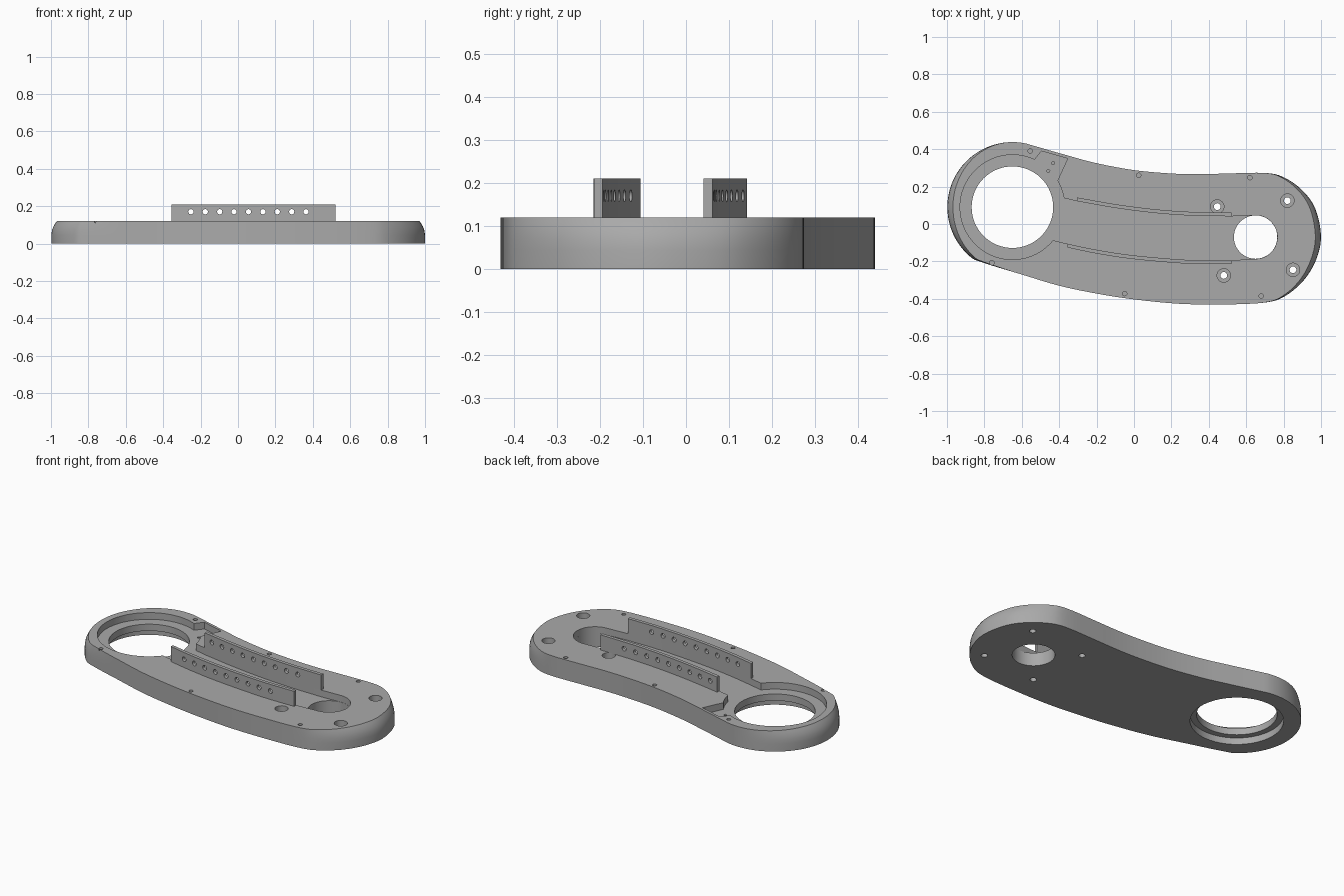
import bpy, bmesh, math
from mathutils import Vector

cube = bpy.data.objects.get("Cube")
if cube:
    bpy.data.objects.remove(cube, do_unlink=True)

grey = bpy.data.materials.new("matte grey")
grey.use_nodes = True
COLOR = (0.4, 0.4, 0.4, 1)
grey.diffuse_color = COLOR
grey.node_tree.nodes["Principled BSDF"].inputs["Base Color"].default_value = COLOR

TOP, FLOOR, WALL_TOP = 0.12, 0.08, 0.21
BIG, SMALL = (-0.65, 0.09), (0.65, -0.07)


def loft(name, rings):
    """Closed solid through a stack of equal-length rings."""
    bm = bmesh.new()
    rows = [[bm.verts.new(p) for p in ring] for ring in rings]
    n = len(rows[0])
    for low, high in zip(rows, rows[1:]):
        for i in range(n):
            j = (i + 1) % n
            bm.faces.new((low[i], low[j], high[j], high[i]))
    bm.faces.new(rows[0][::-1])
    bm.faces.new(rows[-1])
    bmesh.ops.recalc_face_normals(bm, faces=bm.faces)
    mesh = bpy.data.meshes.new(name)
    bm.to_mesh(mesh)
    bm.free()
    mesh.materials.append(grey)
    ob = bpy.data.objects.new(name, mesh)
    bpy.context.collection.objects.link(ob)
    return ob


def prism(name, outline, z0, z1):
    return loft(name, [[(x, y, z) for x, y in outline] for z in (z0, z1)])


def circle(c, r, n=32, start=0.0, end=360.0):
    full = abs(end - start) == 360
    steps = n if full else n - 1
    angles = [math.radians(start + (end - start) * i / steps) for i in range(n)]
    return [(c[0] + r * math.cos(a), c[1] + r * math.sin(a)) for a in angles]


def smooth_path(points, steps=4):
    """Catmull-Rom curve through the points."""
    pts = [Vector(p) for p in points]
    pts = [2 * pts[0] - pts[1]] + pts + [2 * pts[-1] - pts[-2]]
    out = []
    for a, b, c, d in zip(pts, pts[1:], pts[2:], pts[3:]):
        for k in range(steps):
            t = k / steps
            out.append(0.5 * (2 * b + (c - a) * t + (2 * a - 5 * b + 4 * c - d) * t * t
                              + (3 * b - a - 3 * c + d) * t ** 3))
    out.append(pts[-2])
    return [tuple(p) for p in out]


def cut(target, cutter):
    cutter.hide_render = True
    mod = target.modifiers.new("cut", "BOOLEAN")
    mod.operation, mod.solver, mod.object = "DIFFERENCE", "EXACT", cutter
    bpy.context.view_layer.objects.active = target
    bpy.ops.object.modifier_apply(modifier=mod.name)
    bpy.data.objects.remove(cutter, do_unlink=True)


def drill(target, c, r, z0, z1, n=32):
    cut(target, prism("drill", circle(c, r, n), z0, z1))


# Body: curved outline whose two ends round inwards towards the top
lower_edge = [(-0.85, -0.192), (-0.75, -0.225), (-0.6, -0.27), (-0.4, -0.33), (-0.2, -0.372),
              (0, -0.403), (0.25, -0.427), (0.5, -0.43), (0.7, -0.42), (0.8, -0.39),
              (0.9, -0.31), (0.97, -0.2), (1, -0.07), (0.97, 0.08), (0.9, 0.18),
              (0.8, 0.25), (0.7, 0.273), (0.5, 0.27), (0.35, 0.266), (0.2, 0.27),
              (0, 0.288), (-0.2, 0.325), (-0.35, 0.365), (-0.56, 0.425)]
outline = smooth_path(lower_edge) + circle(BIG, 0.348, 40, 78, 232)


def rounded(z):
    t = max(0, (z - 0.045) / (TOP - 0.045))
    ring = []
    for x, y in outline:
        k = max(0, (abs(x) - 0.65) / 0.35)
        ring.append((x - math.copysign(0.03 * t * t * k, x), y, z))
    return ring


body = loft("body", [rounded(z) for z in (0, 0.045, 0.07, 0.09, 0.107, TOP)])

# Large opening with a seat above and below its ledge
drill(body, BIG, 0.28, FLOOR, 0.3, 64)
drill(body, BIG, 0.218, -0.1, 0.3, 64)
drill(body, BIG, 0.253, -0.1, 0.04, 64)

# Angular corner pocket beside the large opening
corner = [(-0.56, 0.3), (-0.535, 0.34), (-0.495, 0.39), (-0.355, 0.35),
          (-0.41, 0.23), (-0.38, 0.14), (-0.38, 0.02), (-0.45, 0.02)]
cut(body, prism("corner_cutter", corner, FLOOR, 0.3))

# Channel that runs from the large opening to the small one
upper = smooth_path([(-0.305, 0.122), (-0.1, 0.086), (0.1, 0.06), (0.3, 0.045), (0.52, 0.041)])
lower = smooth_path([(-0.355, -0.106), (-0.2, -0.138), (0, -0.168), (0.3, -0.193), (0.52, -0.194)])
channel = ([(-0.46, -0.088), (-0.43, -0.088)] + lower + circle(SMALL, 0.1165, 24, -90, 90)
           + upper[::-1] + [(-0.38, 0.14), (-0.46, 0.14)])
cut(body, prism("channel_cutter", channel, FLOOR, 0.3))
drill(body, SMALL, 0.116, -0.1, 0.3, 48)

# Counterbored mounting holes
for c in [(0.445, 0.093), (0.82, 0.125), (0.85, -0.245), (0.48, -0.275)]:
    drill(body, c, 0.036, 0.05, 0.3, 24)
    drill(body, c, 0.018, -0.1, 0.3, 20)

# Blind screw holes
for c in [(-0.555, 0.39), (0.025, 0.26), (0.62, 0.248), (0.68, -0.385), (-0.05, -0.372), (-0.76, -0.207)]:
    drill(body, c, 0.012, 0.05, 0.3, 16)
for c in [(-0.432, 0.325), (-0.458, 0.284)]:
    drill(body, c, 0.008, 0.03, 0.3, 12)

# Upright perforated walls along both sides of the channel
THICK = 0.02
walls = []
for name, path, side in (("rear_wall", upper, 1), ("front_wall", lower, -1)):
    outer = [(x, y + side * THICK) for x, y in path]
    wall = prism(name, path + outer[::-1], TOP, WALL_TOP)
    for i in range(9):
        x = -0.252 + 0.077 * i
        ring = circle((x, 0.17), 0.014, 16)
        cut(wall, loft("hole_cutter", [[(px, y, pz) for px, pz in ring] for y in (-0.4, 0.4)]))
    walls.append(wall)

# Smooth curved sides with crisp edges
bpy.ops.object.select_all(action="DESELECT")
for ob in [body] + walls:
    ob.select_set(True)
bpy.context.view_layer.objects.active = body
bpy.ops.object.shade_smooth_by_angle(angle=math.radians(30))
